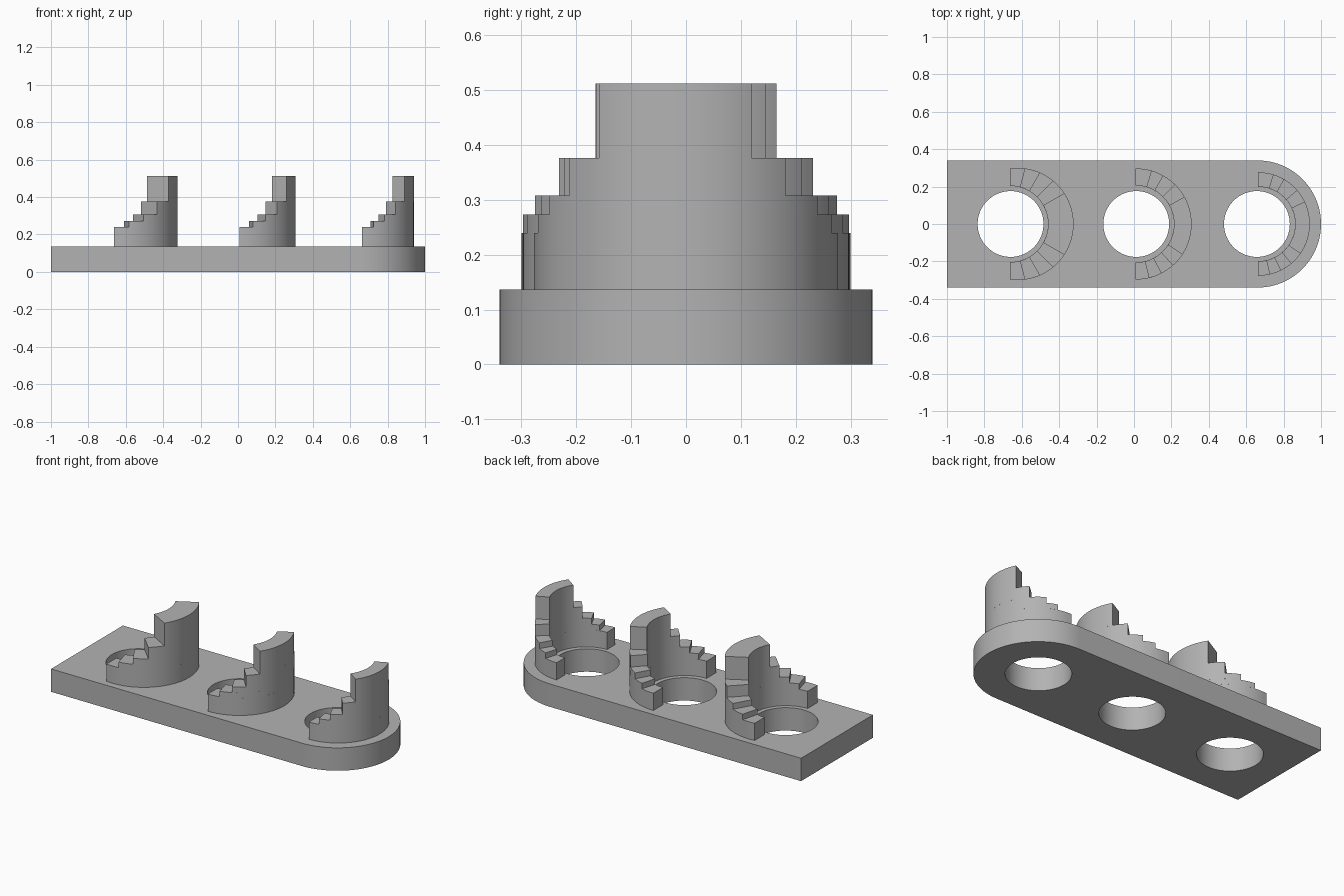
import bpy, bmesh
from math import radians, sin, cos, pi, sqrt

old = bpy.data.objects.get("Cube")
if old:
    bpy.data.objects.remove(old, do_unlink=True)

grey = bpy.data.materials.new("plain grey")
grey.use_nodes = True
colour = (0.45, 0.45, 0.45, 1)
grey.diffuse_color = colour
grey.node_tree.nodes["Principled BSDF"].inputs["Base Color"].default_value = colour

PLATE_TOP = 0.137
HALF_WIDTH = 0.34


def add_prism(bm, outline, z0, z1):
    """Extrude a counter-clockwise outline between two heights."""
    face = bm.faces.new([bm.verts.new((x, y, z0)) for x, y in outline])
    top = bmesh.ops.extrude_face_region(bm, geom=[face], use_keep_orig=True)["geom"]
    for v in top:
        if isinstance(v, bmesh.types.BMVert):
            v.co.z = z1


def finish(name, bm):
    bmesh.ops.recalc_face_normals(bm, faces=bm.faces)
    mesh = bpy.data.meshes.new(name)
    bm.to_mesh(mesh)
    bm.free()
    obj = bpy.data.objects.new(name, mesh)
    bpy.context.collection.objects.link(obj)
    mesh.materials.append(grey)
    return obj


def select_only(obj):
    bpy.ops.object.select_all(action="DESELECT")
    obj.select_set(True)
    bpy.context.view_layer.objects.active = obj


def smooth(obj):
    select_only(obj)
    bpy.ops.object.shade_smooth_by_angle(angle=radians(25))


def circle(cx, r, start, end, n):
    angles = [start + (end - start) * i / n for i in range(n + 1)]
    return [(cx + r * cos(a), r * sin(a)) for a in angles]


# Base plate with one rounded end
bm = bmesh.new()
outline = [(-1, -HALF_WIDTH)] + circle(1 - HALF_WIDTH, HALF_WIDTH, -pi / 2, pi / 2, 48)
add_prism(bm, outline + [(-1, HALF_WIDTH)], 0, PLATE_TOP)
plate = finish("base_plate", bm)

# Three round through holes
bm = bmesh.new()
for cx in (-0.66, 0.012, 0.657):
    add_prism(bm, circle(cx, 0.176, 0, 2 * pi, 64)[:-1], -0.1, PLATE_TOP + 0.1)
cutter = finish("hole_cutter", bm)
cutter.hide_render = True
cut = plate.modifiers.new("holes", "BOOLEAN")
cut.operation = "DIFFERENCE"
cut.solver = "EXACT"
cut.object = cutter
select_only(plate)
bpy.ops.object.modifier_apply(modifier=cut.name)
bpy.data.objects.remove(cutter, do_unlink=True)
smooth(plate)


# Stepped curved walls, each a stack of ever narrower arcs
def stepped_wall(name, cx, inner, outer, shift, front, back):
    def outer_radius(a):
        # distance to an outer circle whose centre is shifted along x
        return shift * cos(a) + sqrt(outer ** 2 - (shift * sin(a)) ** 2)

    bm = bmesh.new()
    levels = (PLATE_TOP, 0.24, 0.273, 0.308, 0.376, 0.512)
    for z0, z1, f, b in zip(levels, levels[1:], front, back):
        n = 32
        angles = [radians(-f + (f + b) * i / n) for i in range(n + 1)]
        rim = [(cx + outer_radius(a) * cos(a), outer_radius(a) * sin(a)) for a in angles]
        bore = [(cx + inner * cos(a), inner * sin(a)) for a in reversed(angles)]
        add_prism(bm, rim + bore, z0, z1)
    smooth(finish(name, bm))


even = (90, 75, 60, 45, 29.5)
stepped_wall("right_stepped_wall", -0.663, 0.204, 0.3, 0.04, even, even)
stepped_wall("middle_stepped_wall", 0.008, 0.206, 0.297, 0.003,
             (90, 76, 62.5, 48, 33), (90, 73.5, 60.5, 45, 29))
stepped_wall("left_stepped_wall", 0.663, 0.199, 0.277, 0,
             (90, 77, 64, 50, 35), (90, 73, 60, 41, 25.6))
